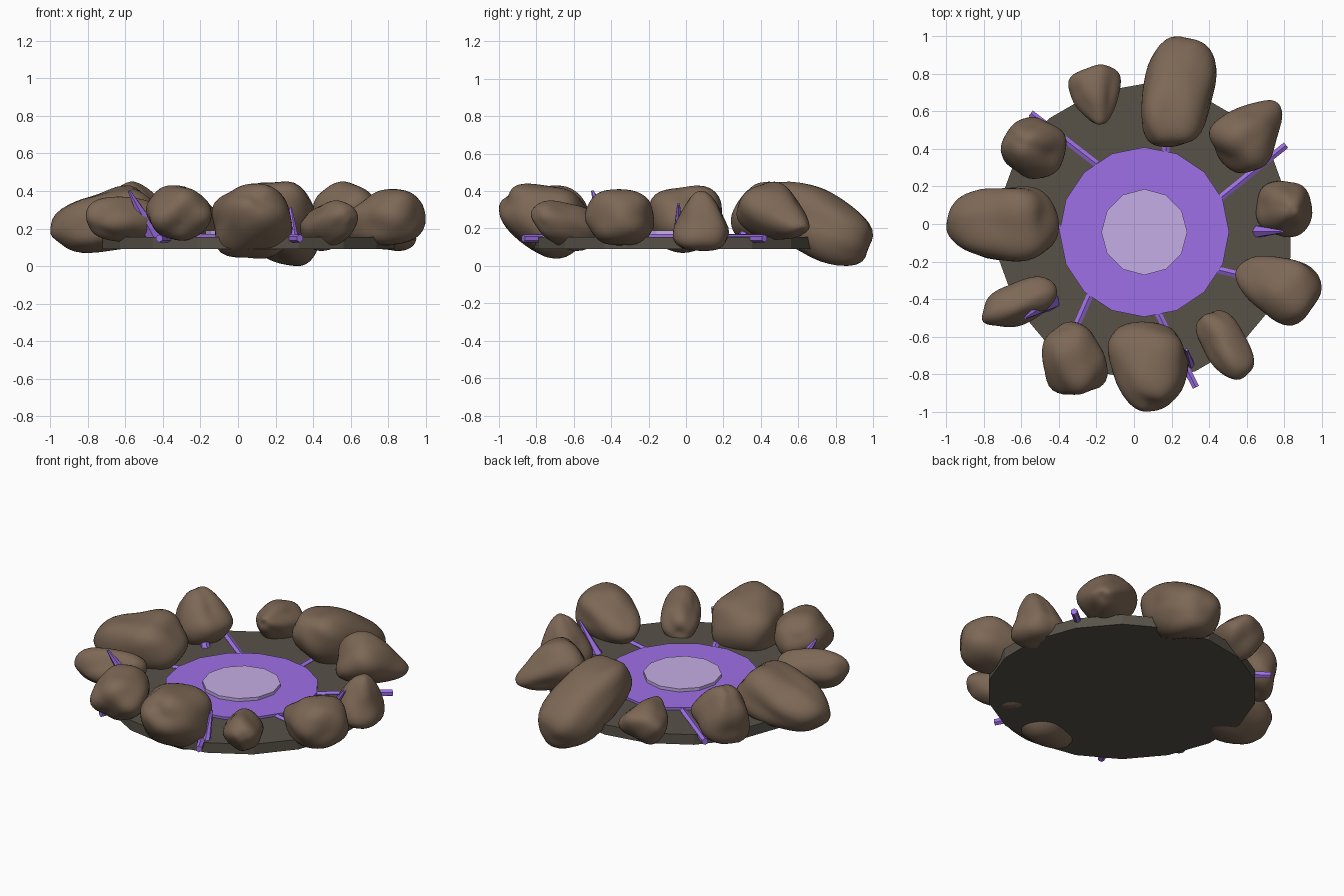
import bpy, bmesh
from math import radians
from mathutils import Vector, Matrix, noise

cube = bpy.data.objects.get("Cube")
if cube:
    bpy.data.objects.remove(cube, do_unlink=True)


def material(name, rgb):
    mat = bpy.data.materials.new(name)
    mat.use_nodes = True
    mat.diffuse_color = (*rgb, 1)
    mat.node_tree.nodes["Principled BSDF"].inputs["Base Color"].default_value = (*rgb, 1)
    return mat


STONE = material("dark_stone", (0.095, 0.085, 0.066))
ROCK = material("brown_rock", (0.205, 0.138, 0.092))
PURPLE = material("purple_glow", (0.35, 0.165, 0.81))
LILAC = material("pale_lilac", (0.56, 0.42, 0.79))


def finish(bm, name, mat, smooth=False):
    mesh = bpy.data.meshes.new(name)
    bmesh.ops.recalc_face_normals(bm, faces=bm.faces)
    for face in bm.faces:
        face.smooth = smooth
    bm.to_mesh(mesh)
    bm.free()
    mesh.materials.append(mat)
    obj = bpy.data.objects.new(name, mesh)
    bpy.context.collection.objects.link(obj)
    return obj


def prism(name, mat, start, end, r1, r2, sides):
    """Tapered prism running from start to end."""
    start, end = Vector(start), Vector(end)
    axis = end - start
    turn = Matrix.Identity(4)
    if axis.xy.length > 0.001:
        turn = axis.to_track_quat("Z", "Y").to_matrix().to_4x4()
    bm = bmesh.new()
    bmesh.ops.create_cone(bm, cap_ends=True, segments=sides, radius1=r1, radius2=r2,
                          depth=axis.length,
                          matrix=Matrix.Translation((start + end) / 2) @ turn)
    return finish(bm, name, mat)


def rock(name, xs, ys, zs, yaw, stretch, taper, tilt, roll, seed):
    """Lumpy boulder, narrowing along its long axis, fitted to the given extents."""
    bm = bmesh.new()
    bmesh.ops.create_icosphere(bm, subdivisions=4, radius=1)
    turn = (Matrix.Rotation(radians(yaw), 3, "Z") @ Matrix.Rotation(radians(tilt), 3, "Y")
            @ Matrix.Rotation(radians(roll), 3, "X"))
    offset = Vector((seed * 3.7, seed * 1.9, 0))
    for v in bm.verts:
        d = v.co.normalized()
        boxy = sum(abs(c) ** 2.5 for c in d) ** (-1 / 2.5)
        p = d * boxy * (1 + 0.15 * noise.noise(d * 1.2 + offset))
        narrow = 1 - taper * p.x
        v.co = turn @ Vector((p.x * stretch, p.y * narrow, p.z * narrow))
    for axis, (low, high) in enumerate((xs, ys, zs)):
        values = [v.co[axis] for v in bm.verts]
        base, span = min(values), max(values) - min(values)
        for v in bm.verts:
            v.co[axis] = low + (v.co[axis] - base) / span * (high - low)
    return finish(bm, name, ROCK, smooth=True)


# Stacked discs
CX, CY = 0.055, -0.043
for name, mat, low, high, radius, sides in (
        ("stone_base", STONE, 0.09, 0.155, 0.79, 18),
        ("glowing_disc", PURPLE, 0.14, 0.17, 0.452, 16),
        ("centre_plate", LILAC, 0.16, 0.19, 0.229, 12)):
    prism(name, mat, (CX, CY, low), (CX, CY, high), radius, radius, sides)

# Ring of boulders: extents, yaw, stretch, taper, tilt, roll
rocks = (
    ("back_long", (0.04, 0.44), (0.41, 1), (0, 0.45), 74, 1.8, 0, 33, 12),
    ("back_right", (0.4, 0.79), (0.27, 0.66), (0.14, 0.45), 45, 1.5, 0.45, 25, 45),
    ("right", (0.65, 0.95), (-0.07, 0.23), (0.08, 0.4), 0, 1.4, 0.5, -82, 0),
    ("right_front", (0.54, 1), (-0.54, -0.17), (0.11, 0.41), 155, 1.4, 0.25, 18, 0),
    ("front_slim", (0.33, 0.64), (-0.83, -0.46), (0.08, 0.35), -57, 1.9, 0.1, -14, 45),
    ("front", (-0.14, 0.29), (-1, -0.52), (0.04, 0.44), -86, 1.35, 0.3, -24, 0),
    ("front_left", (-0.49, -0.14), (-0.91, -0.52), (0.135, 0.43), 108, 1.2, 0.1, -15, 40),
    ("left_front", (-0.81, -0.41), (-0.55, -0.28), (0.13, 0.37), 207, 1.7, 0, 0, 25),
    ("left", (-1, -0.4), (-0.2, 0.2), (0.07, 0.43), 180, 1.5, 0.17, 20, 0),
    ("left_back", (-0.71, -0.36), (0.24, 0.57), (0.1, 0.45), 150, 1.1, 0.35, -65, 0),
    ("back_small", (-0.35, -0.07), (0.53, 0.85), (0.09, 0.35), -80, 1.2, 0.45, -25, 40),
)
for seed, (name, *shape) in enumerate(rocks):
    rock(name + "_rock", *shape, seed)

# Flat rods radiating from the disc
rods = (
    ((-0.2, 0.32), (-0.55, 0.59)),
    ((0.17, 0.37), (0.17, 0.6)),
    ((0.45, 0.13), (0.81, 0.42)),
    ((0.43, -0.24), (0.84, -0.34)),
    ((0.12, -0.46), (0.33, -0.87)),
    ((-0.23, -0.37), (-0.42, -0.8)),
    ((-0.37, -0.02), (-0.82, -0.13)),
)
for i, (start, end) in enumerate(rods):
    prism(f"rod_{i + 1}", PURPLE, (*start, 0.147), (*end, 0.147), 0.021, 0.021, 6)

# Leaning pointed shards
shards = (
    ((0.66, -0.04, 0.14), (0.79, -0.04, 0.33), 0.035),
    ((0.3, -0.75, 0.14), (0.28, -0.67, 0.31), 0.025),
    ((-0.44, -0.41, 0.14), (-0.58, -0.5, 0.4), 0.05),
    ((-0.44, 0.3, 0.14), (-0.52, 0.36, 0.32), 0.03),
)
for i, (start, end, radius) in enumerate(shards):
    prism(f"shard_{i + 1}", PURPLE, start, end, radius, 0.008, 6)
